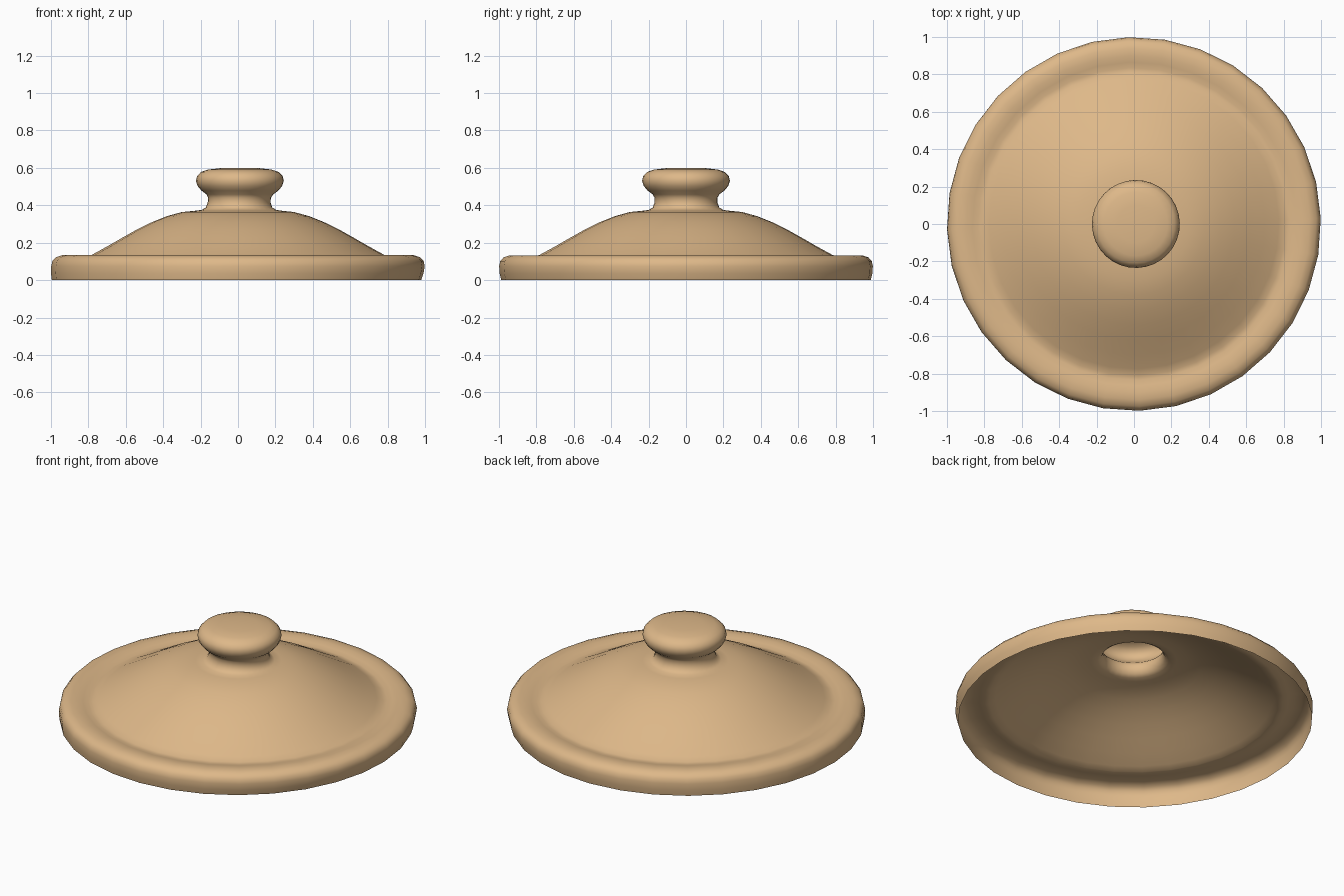
import bpy, bmesh, math

SIDES = 32
TURN = math.radians(1.7)

# Lid profile from open rim to knob top: radius, height, sideways lean of the ring
profile = [
    (0.988, 0.0, -0.008), (0.996, 0.035, -0.004), (0.999, 0.075, 0), (0.993, 0.102, 0),
    (0.975, 0.122, 0), (0.94, 0.133, 0), (0.90, 0.133, 0), (0.865, 0.127, 0),
    (0.835, 0.120, 0), (0.81, 0.122, 0), (0.775, 0.139, 0), (0.70, 0.180, 0),
    (0.62, 0.226, 0), (0.54, 0.271, 0), (0.46, 0.310, 0), (0.38, 0.342, 0),
    (0.30, 0.364, 0), (0.24, 0.370, 0.003), (0.20, 0.375, 0.005), (0.178, 0.388, 0.005),
    (0.168, 0.415, 0.006), (0.168, 0.440, 0.008), (0.178, 0.458, 0.01), (0.205, 0.478, 0.01),
    (0.226, 0.503, 0.01), (0.235, 0.530, 0.01), (0.229, 0.556, 0.01), (0.208, 0.578, 0.01),
    (0.17, 0.591, 0.01), (0.10, 0.599, 0.01),
]

# Hollow single-wall shell, open at the bottom
bm = bmesh.new()
rings = []
for r, z, lean in profile:
    rings.append([bm.verts.new((r * math.cos(TURN + 2 * math.pi * i / SIDES) + lean,
                                r * math.sin(TURN + 2 * math.pi * i / SIDES), z))
                  for i in range(SIDES)])
for a, b in zip(rings, rings[1:]):
    for i in range(SIDES):
        j = (i + 1) % SIDES
        bm.faces.new((a[i], a[j], b[j], b[i]))

# Knob cap
tip = bm.verts.new((0.01, 0, 0.6))
for i in range(SIDES):
    bm.faces.new((rings[-1][i], rings[-1][(i + 1) % SIDES], tip))
for f in bm.faces:
    f.smooth = True

mesh = bpy.data.meshes.new("pot_lid")
bm.to_mesh(mesh)
bm.free()
lid = bpy.data.objects.new("pot_lid", mesh)
bpy.context.collection.objects.link(lid)

# Tan clay colour
clay = bpy.data.materials.new("tan_clay")
clay.diffuse_color = (0.73, 0.48, 0.25, 1)
mesh.materials.append(clay)
